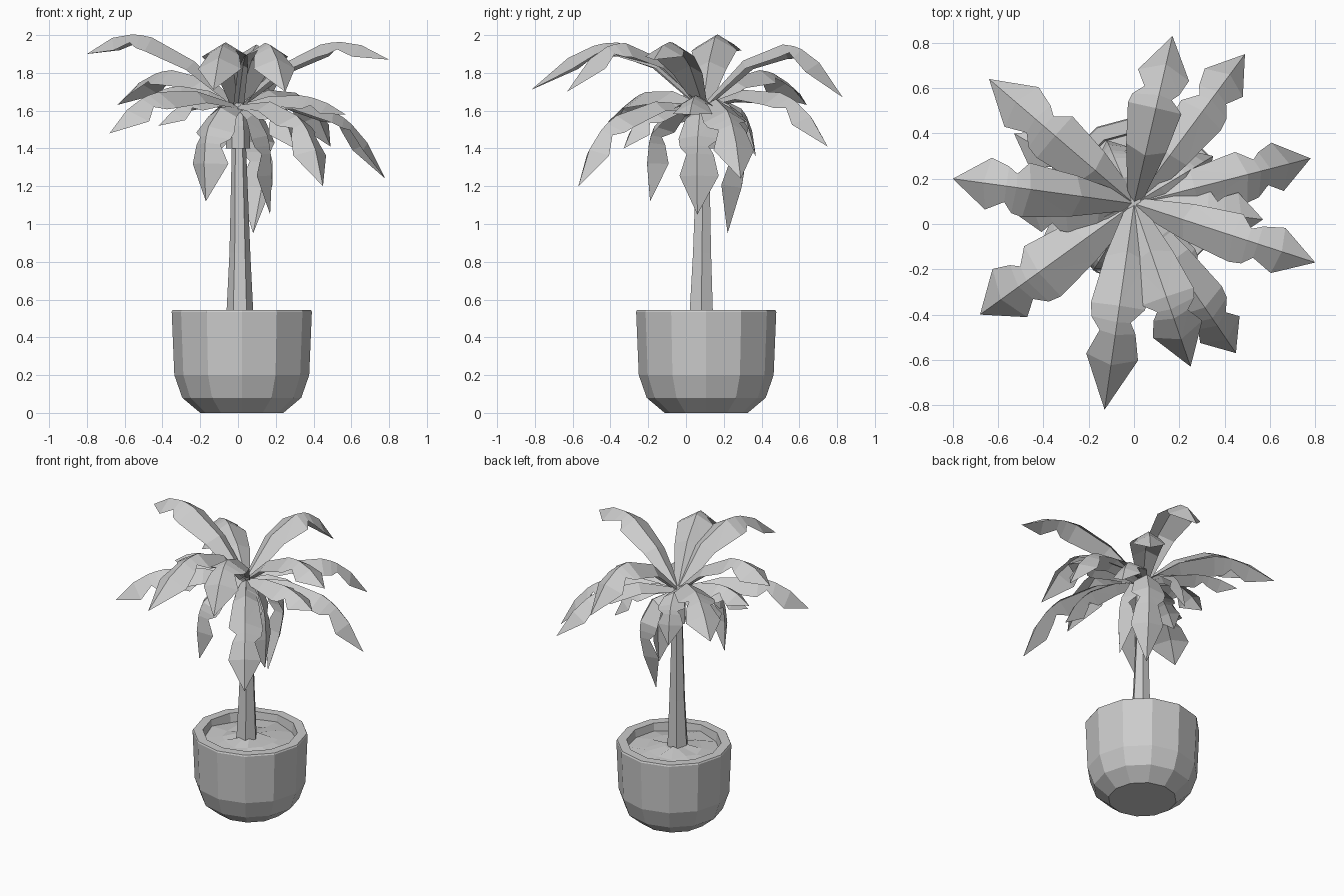
import bpy, bmesh, math
from mathutils import Vector

cube = bpy.data.objects.get("Cube")
if cube:
    bpy.data.objects.remove(cube, do_unlink=True)

grey = bpy.data.materials.new("plain_grey")
grey.use_nodes = True
colour = (0.6, 0.6, 0.6, 1)
grey.diffuse_color = colour
grey.node_tree.nodes["Principled BSDF"].inputs["Base Color"].default_value = colour


def finish(bm, name):
    mesh = bpy.data.meshes.new(name)
    bm.to_mesh(mesh)
    bm.free()
    mesh.materials.append(grey)
    obj = bpy.data.objects.new(name, mesh)
    bpy.context.collection.objects.link(obj)
    return obj


def lathe(name, rings, sides, cap_start=True, cap_end=True):
    """Stack of polygon rings given as (centre, radius)."""
    bm = bmesh.new()
    loops = []
    for centre, radius in rings:
        loop = []
        for i in range(sides):
            a = math.tau * i / sides
            loop.append(bm.verts.new(Vector(centre) + radius * Vector((math.cos(a), math.sin(a), 0))))
        loops.append(loop)
    for low, high in zip(loops, loops[1:]):
        for i in range(sides):
            j = (i + 1) % sides
            bm.faces.new((low[i], low[j], high[j], high[i]))
    if cap_start:
        bm.faces.new(loops[0][::-1])
    if cap_end:
        bm.faces.new(loops[-1])
    return finish(bm, name)


# Faceted pot with a thick rim and hollow inside
POT = (0.02, 0.107)
profile = [(0.22, 0), (0.315, 0.08), (0.357, 0.2), (0.371, 0.535),
           (0.366, 0.545), (0.305, 0.545), (0.295, 0.47)]
lathe("pot", [((*POT, z), r) for r, z in profile], 12, cap_end=False)

# Uneven soil, mounded round the trunk
soil = lathe("soil", [((*POT, 0.49), 0.3), ((*POT, 0.505), 0.18), ((*POT, 0.525), 0.06)], 12, cap_start=False)
for i, v in enumerate(soil.data.vertices):
    v.co.z += 0.012 * math.sin(i * 2.3)

# Tapered trunk with a flared collar under the crown
lathe("trunk", [((0.01, 0.08, 0.47), 0.074), ((0.01, 0.085, 0.85), 0.055),
                ((0.005, 0.09, 1.4), 0.038), ((0, 0.09, 1.64), 0.035)], 6)
lathe("crown_collar", [((0, 0.105, 1.4), 0.065), ((0, 0.1, 1.52), 0.06), ((0, 0.09, 1.63), 0.04)], 6)

# Fronds: folded sheets along an arch, with a notch before the pointed end
CROWN = Vector((0, 0.09, 1.63))
OUTLINE = [(0, 0.3, 0.3), (0.25, 0.85, 0.8), (0.52, 1.15, 1.05), (0.6, 1.05, 0.55),
           (0.66, 0.65, 0.8), (0.8, 1.05, 1.05), (1, 0, 0)]


def frond(name, tip, reach, lift, width, flip):
    tip = Vector(tip)
    out = tip - CROWN
    bend = CROWN + out * reach
    bend.z = lift
    side = Vector((out.y, -out.x, 0)).normalized()
    bm = bmesh.new()
    rows = []
    for t, left, right in OUTLINE:
        if flip:
            left, right = right, left
        p = CROWN * (1 - t) ** 2 + bend * (2 * t * (1 - t)) + tip * t * t
        tangent = (bend - CROWN) * (1 - t) + (tip - bend) * t
        drop = side.cross(tangent).normalized() * 0.6
        ridge = bm.verts.new(p)
        if t == 1:
            rows.append([ridge] * 3)
        else:
            rows.append([bm.verts.new(p - (side + drop) * width * left), ridge,
                         bm.verts.new(p + (side - drop) * width * right)])
    for a, b in zip(rows, rows[1:]):
        for k in (0, 1):
            bm.faces.new(list(dict.fromkeys((a[k], a[k + 1], b[k + 1], b[k]))))
    bmesh.ops.triangulate(bm, faces=bm.faces[:])
    finish(bm, name)


# Tip position, reach and height of the bend, half width
high = [
    ((-0.8, 0.2, 1.9), 0.6, 2.2, 0.11),
    ((0.8, -0.17, 1.87), 0.55, 2.14, 0.1),
    ((0.17, 0.83, 1.67), 0.6, 2.25, 0.11),
    ((-0.13, -0.82, 1.71), 0.45, 2.25, 0.11),
    ((0.25, -0.63, 1.7), 0.6, 2.25, 0.11),
]
middle = [
    ((-0.68, -0.4, 1.48), 0.7, 1.85, 0.125),
    ((0.78, 0.29, 1.24), 0.75, 1.78, 0.105),
    ((0.45, -0.57, 1.2), 0.85, 1.75, 0.1),
    ((0.49, 0.75, 1.41), 0.7, 1.88, 0.1),
    ((-0.64, 0.64, 1.63), 0.55, 2, 0.11),
    ((-0.53, 0.4, 1.64), 0.6, 1.8, 0.08),
    ((-0.53, 0.05, 1.63), 0.6, 1.83, 0.09),
    ((0.57, 0.02, 1.58), 0.6, 1.76, 0.1),
    ((0.35, 0.3, 1.42), 0.75, 1.75, 0.09),
]
hanging = [
    ((-0.17, -0.19, 1.12), 1.3, 1.68, 0.105),
    ((0.17, 0.06, 1.05), 1.3, 1.62, 0.1),
    ((0.08, 0.22, 0.95), 2.9, 1.62, 0.1),
    ((-0.12, 0.37, 1.36), 0.9, 1.74, 0.08),
    ((0.3, -0.33, 1.4), 0.8, 1.7, 0.09),
    ((-0.42, -0.1, 1.52), 0.6, 1.74, 0.09),
]
for tier, leaves in (("high", high), ("middle", middle), ("hanging", hanging)):
    for i, (tip, reach, lift, width) in enumerate(leaves):
        frond(f"{tier}_frond_{i + 1}", tip, reach, lift, width, i % 2)
